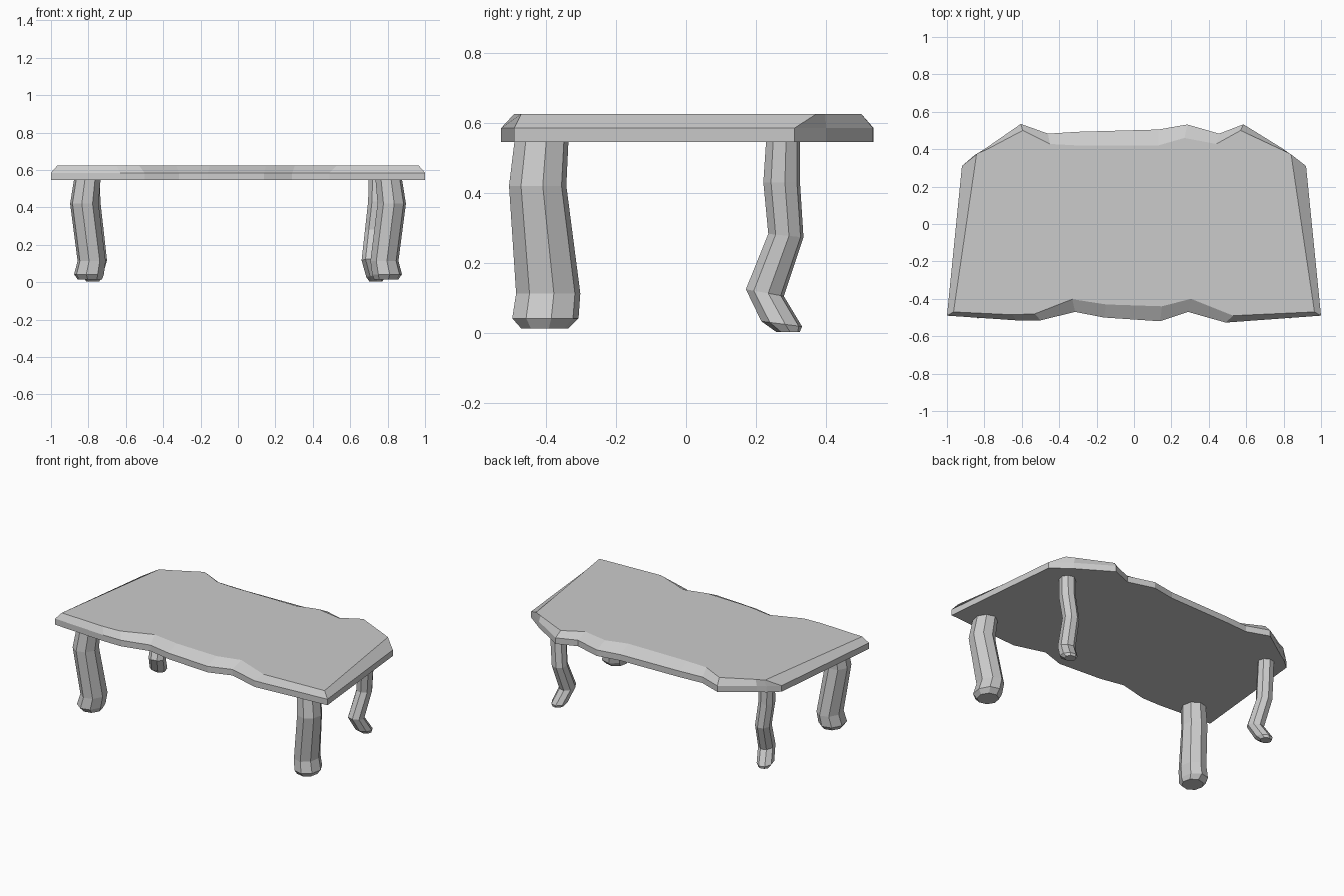
import bpy, bmesh, math

if "Cube" in bpy.data.objects:
    bpy.data.objects.remove(bpy.data.objects["Cube"])

def loft(name, rings):
    """Skin a stack of equal-length point loops and cap both ends."""
    bm = bmesh.new()
    loops = [[bm.verts.new(p) for p in ring] for ring in rings]
    n = len(loops[0])
    for a, b in zip(loops, loops[1:]):
        for i in range(n):
            j = (i + 1) % n
            bm.faces.new((a[i], a[j], b[j], b[i]))
    bm.faces.new(loops[0][::-1])
    bm.faces.new(loops[-1])
    bmesh.ops.recalc_face_normals(bm, faces=bm.faces)
    mesh = bpy.data.meshes.new(name)
    bm.to_mesh(mesh)
    bm.free()
    obj = bpy.data.objects.new(name, mesh)
    bpy.context.collection.objects.link(obj)
    return obj

# Table top: wavy outline, straight lower edge, irregular chamfer above
# each entry: outer x, outer y, inner (top face) x, inner y
edge = [
    (-1.00, -.49, -.965, -.47), (-.63, -.515, -.65, -.485),
    (-.50, -.515, -.53, -.48), (-.315, -.47, -.33, -.402),
    (-.16, -.50, -.15, -.43), (.14, -.52, .15, -.44),
    (.29, -.47, .305, -.40), (.49, -.527, .53, -.49),
    (1.00, -.49, .965, -.47), (.92, .31, .84, .372),
    (.80, .40, .79, .397), (.585, .533, .57, .50),
    (.455, .483, .44, .428), (.285, .532, .27, .46),
    (.13, .505, .13, .42), (-.30, .493, -.30, .42),
    (-.46, .483, -.45, .428), (-.605, .535, -.595, .50),
    (-.80, .40, -.79, .397), (-.85, .37, -.838, .377),
    (-.92, .31, -.842, .372),
]
loft("table_top", [
    [(e[0], e[1], .545) for e in edge],
    [(e[0], e[1], .585) for e in edge],
    [(e[2], e[3], .625) for e in edge],
])

def leg(name, sections, side, shift=0):
    """Eight-sided crooked leg; section = z, x, y, x radius, y radius, slope in y."""
    rings = []
    for z, cx, cy, rx, ry, slope in sections:
        ring = []
        for i in range(8):
            a = math.radians(10 + 45 * i)
            dx, dy = rx * math.cos(a), ry * math.sin(a)
            ring.append((side * (cx + dx) + shift, cy + dy, z + slope * dy))
        rings.append(ring)
    return loft(name, rings)

front = [
    (.013, .792, -.403, .065, .068, 0),
    (.042, .797, -.401, .081, .096, 0),
    (.113, .783, -.393, .076, .093, 0),
    (.42, .822, -.423, .077, .083, 0),
    (.55, .806, -.412, .072, .078, 0),
]
back = [
    (.003, .737, .291, .035, .034, 0),
    (.026, .735, .273, .050, .059, -.13),
    (.115, .711, .225, .051, .055, -.18),
    (.278, .728, .285, .050, .051, -.1),
    (.43, .745, .273, .050, .053, 0),
    (.55, .748, .277, .050, .049, 0),
]

# Four legs; the back pair is set slightly to the left
for label, side in (("left", -1), ("right", 1)):
    leg("front_leg_" + label, front, side)
    leg("back_leg_" + label, back, side, -.04 if side < 0 else 0)
